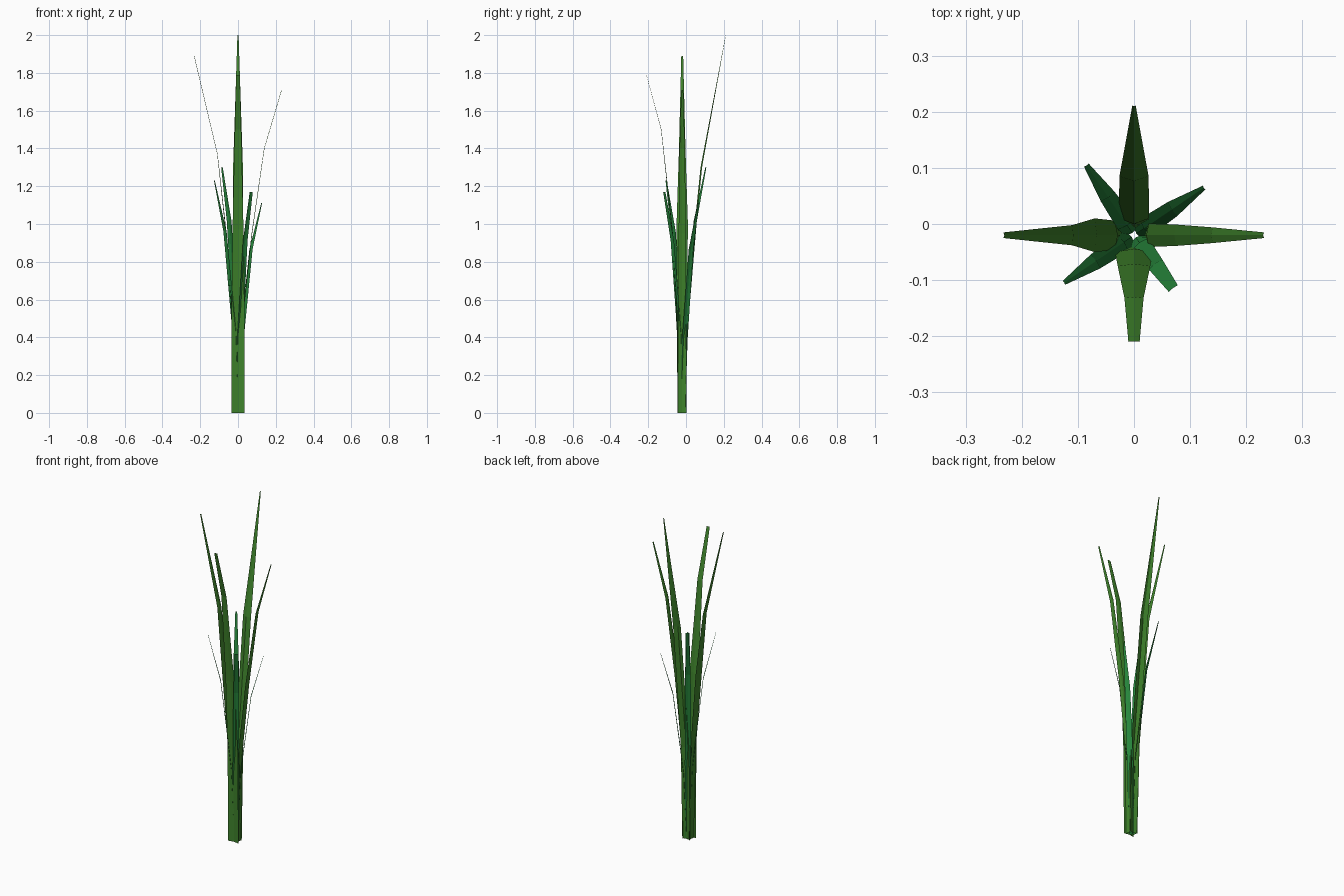
import bpy
from mathutils import Vector

if "Cube" in bpy.data.objects:
    bpy.data.objects.remove(bpy.data.objects["Cube"])

CENTRE = Vector((0, -0.02, 0))


def material(name, color):
    m = bpy.data.materials.new(name)
    m.diffuse_color = color
    m.use_nodes = True
    m.node_tree.nodes["Principled BSDF"].inputs["Base Color"].default_value = m.diffuse_color
    return m


tall_green = material("tall_green", (0.05, 0.23, 0.025, 1))
short_green = material("short_green", (0.02, 0.24, 0.045, 1))


def blade(name, direction, stations, mat):
    """Folded leaf strip; each station is (reach, height, half width, fold)."""
    out = Vector((direction[0], direction[1], 0)).normalized()
    side = Vector((-out.y, out.x, 0))
    verts, faces = [], []
    for reach, z, half, fold in stations:
        mid = CENTRE + out * reach + Vector((0, 0, z))
        verts += [mid - side * half, mid - out * fold, mid + side * half]
    for i in range(len(stations) - 1):
        a = i * 3
        faces += [(a, a + 1, a + 4, a + 3), (a + 1, a + 2, a + 5, a + 4)]
    mesh = bpy.data.meshes.new(name)
    mesh.from_pydata(verts, [], faces)
    mesh.materials.append(mat)
    obj = bpy.data.objects.new(name, mesh)
    bpy.context.collection.objects.link(obj)


# Tall outer blades
blade("tall_blade_back", (0, 1),
      [(0.018, 0, 0.026, 0.006), (0.03, 0.55, 0.027, 0.01),
       (0.105, 1.3, 0.026, 0.008), (0.231, 2.0, 0.003, 0.001)], tall_green)
blade("tall_blade_left", (-1, 0),
      [(0.022, 0, 0.022, 0.004), (0.034, 0.55, 0.026, 0.005),
       (0.07, 1.0, 0.03, 0.004), (0.11, 1.37, 0.018, 0.002),
       (0.233, 1.89, 0.005, 0.002)], tall_green)
blade("tall_blade_right", (1, 0),
      [(0.022, 0, 0.022, 0.004), (0.026, 0.5, 0.021, 0.004),
       (0.075, 0.95, 0.019, 0.003), (0.14, 1.4, 0.014, 0.002),
       (0.232, 1.71, 0.005, 0.002)], tall_green)
blade("tall_blade_front", (0, -1),
      [(0.024, 0, 0.034, 0.006), (0.03, 0.55, 0.034, 0.006),
       (0.055, 0.97, 0.029, 0.004), (0.112, 1.5, 0.017, 0.002),
       (0.19, 1.79, 0.010, 0.001)], tall_green)

# Short inner blades, scaled from one profile to each tip
short_tips = {
    "back_left": (-0.085, 0.105, 1.30, 0.005),
    "back_right": (0.125, 0.065, 1.11, 0.004),
    "front_right": (0.070, -0.115, 1.17, 0.010),
    "front_left": (-0.125, -0.105, 1.23, 0.004),
}
for where, (x, y, h, tip) in short_tips.items():
    d = Vector((x, y, 0)) - CENTRE
    r = d.length
    blade("short_blade_" + where, d,
          [(0.008, 0, 0.014, 0.003), (0.16 * r, 0.35 * h, 0.018, 0.003),
           (0.55 * r, 0.78 * h, 0.015, 0.002), (r, h, tip, 0.001)], short_green)
